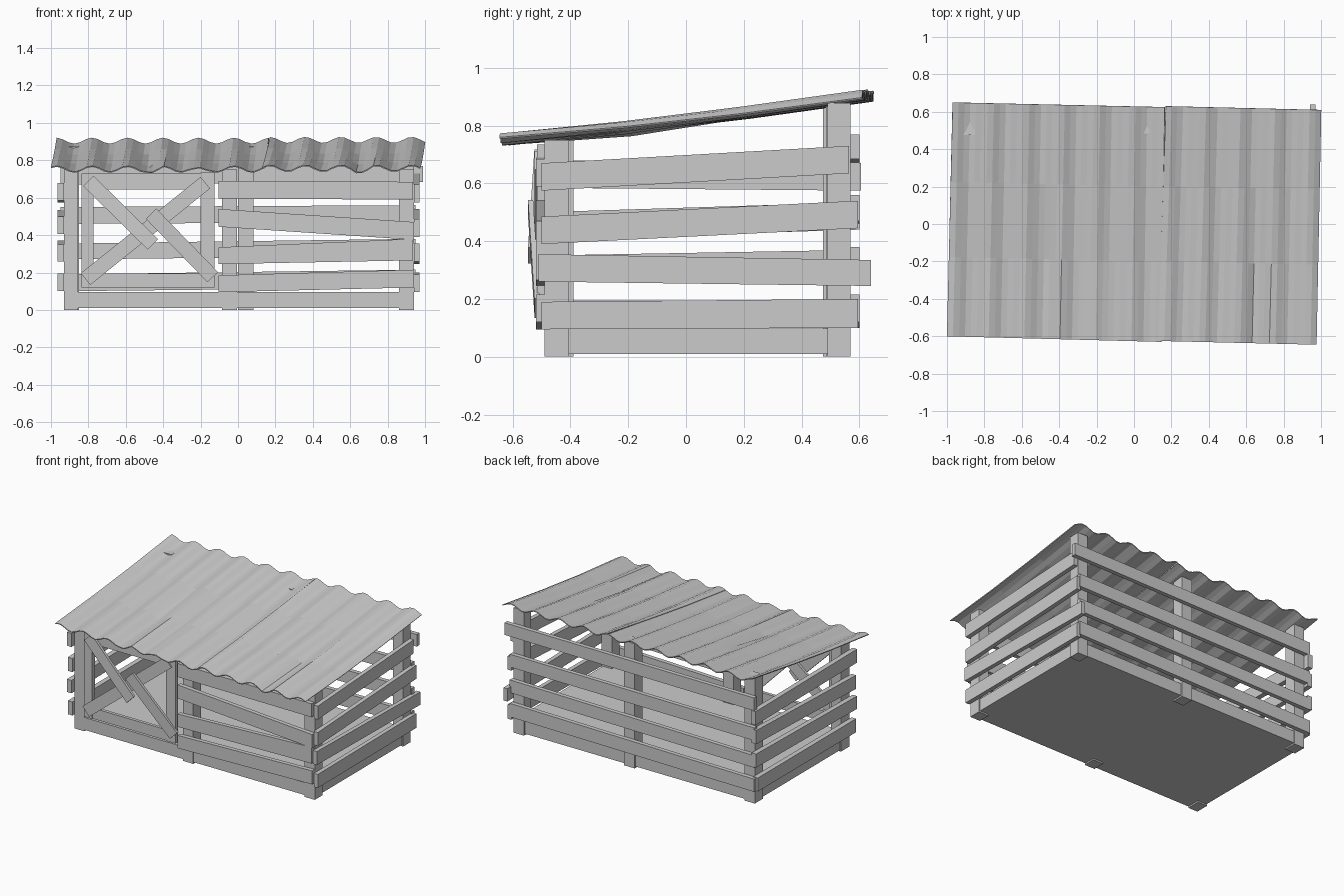
import bpy, math
from mathutils import Vector

if "Cube" in bpy.data.objects:
    bpy.data.objects.remove(bpy.data.objects["Cube"])

grey = bpy.data.materials.new("weathered grey")
grey.diffuse_color = (0.6, 0.6, 0.6, 1)
grey.use_nodes = True
grey.node_tree.nodes["Principled BSDF"].inputs["Base Color"].default_value = grey.diffuse_color


def mesh_object(name, verts, faces):
    me = bpy.data.meshes.new(name)
    me.from_pydata([tuple(v) for v in verts], [], faces)
    me.materials.append(grey)
    me.update()
    ob = bpy.data.objects.new(name, me)
    bpy.context.collection.objects.link(ob)
    return ob


def slab(name, corners, push):
    """Four coplanar corners thickened along a vector."""
    a = [Vector(c) for c in corners]
    p = Vector(push)
    if (a[1] - a[0]).cross(a[2] - a[0]).dot(p) < 0:
        a.reverse()
    faces = [(3, 2, 1, 0), (4, 5, 6, 7)]
    faces += [(i, (i + 1) % 4, 4 + (i + 1) % 4, 4 + i) for i in range(4)]
    return mesh_object(name, a + [c + p for c in a], faces)


def box(name, x0, x1, y0, y1, z0, z1):
    return slab(name, [(x0, y0, z0), (x1, y0, z0), (x1, y1, z0), (x0, y1, z0)],
                (0, 0, z1 - z0))


def plank_x(name, y, push, x0, b0, t0, x1, b1, t1):
    """Plank along x, with bottom and top heights at each end."""
    slab(name, [(x0, y, b0), (x1, y, b1), (x1, y, t1), (x0, y, t0)], (0, push, 0))


def plank_y(name, x, push, y0, b0, t0, y1, b1, t1):
    """Plank along y, with bottom and top heights at each end."""
    slab(name, [(x, y0, b0), (x, y1, b1), (x, y1, t1), (x, y0, t0)], (push, 0, 0))


def brace(name, p, q, width, thick):
    """Diagonal board on the door between two points."""
    p, q = Vector(p), Vector(q)
    d = q - p
    side = Vector((-d.z, 0, d.x)).normalized() * width / 2
    slab(name, [p - side, q - side, q + side, p + side], (0, thick, 0))


# floor base
box("floor_base", -0.925, 0.93, -0.485, 0.56, 0.01, 0.097)

# posts
box("front_left_post", -0.93, -0.855, -0.485, -0.39, 0, 0.75)
box("front_middle_post", -0.085, -0.005, -0.49, -0.405, 0, 0.75)
box("front_right_post", 0.86, 0.94, -0.49, -0.405, 0, 0.75)
box("back_left_post", -0.93, -0.85, 0.475, 0.565, 0, 0.875)
box("back_middle_post", 0.0, 0.082, 0.485, 0.57, 0, 0.875)
box("back_right_post", 0.86, 0.94, 0.49, 0.57, 0, 0.878)

# planks: start, bottom, top, end, bottom, top
right = [(-0.50, .095, .19, .595, .10, .20), (-0.51, .26, .355, .64, .245, .335),
         (-0.50, .39, .485, .595, .445, .54), (-0.50, .575, .67, .565, .635, .73)]
left = [(-0.51, .10, .195, .58, .10, .195), (-0.52, .26, .35, .60, .275, .37),
        (-0.51, .405, .50, .60, .44, .535), (-0.52, .585, .68, .605, .575, .67)]
front = [(-.105, .095, .185, .94, .12, .215), (-.105, .245, .335, .935, .265, .38),
         (-.105, .445, .54, .94, .375, .47), (-.105, .595, .69, .935, .59, .685)]
back = [(-.95, .10, .19, .95, .12, .215), (-.95, .27, .355, .95, .29, .38),
        (-.95, .46, .55, .95, .47, .56), (-.95, .67, .76, .99, .685, .77)]
for i in range(4):
    plank_y(f"right_plank_{i+1}", 0.94, 0.03, *right[i])
    plank_y(f"left_plank_{i+1}", -0.93, -0.035, *left[i])
    plank_x(f"front_plank_{i+1}", -0.49, -0.03, *front[i])
    plank_x(f"back_plank_{i+1}", 0.57, 0.03, *back[i])

# door frame
box("door_left_stile", -0.838, -0.772, -0.515, -0.485, 0.12, 0.73)
box("door_right_stile", -0.2, -0.125, -0.515, -0.485, 0.12, 0.735)
box("door_top_rail", -0.772, -0.2, -0.51, -0.487, 0.645, 0.73)
box("door_bottom_rail", -0.772, -0.2, -0.51, -0.487, 0.12, 0.195)

# door cross: one whole board behind, two broken halves tilted over it
brace("door_brace_back", (-.815, -.525, .165), (-.175, -.525, .68), .08, .018)
brace("door_brace_upper", (-.80, -.525, .69), (-.455, -.547, .35), .078, .018)
brace("door_brace_lower", (-.465, -.547, .515), (-.135, -.525, .175), .078, .018)

# corrugated roof sheets
ROWS = [(0.0, 0.752), (0.34, 0.793), (0.66, 0.842), (1.0, 0.902)]
PERIOD = 0.19


def roof_sheet(name, fl, fr, bl, br, lift, dents):
    """Wavy sheet between four (x, y) corners; dents drop the front rows."""
    n = round((fr[0] - fl[0]) / PERIOD * 6)
    fl, fr, bl, br = map(Vector, (fl, fr, bl, br))
    verts, faces = [], []
    for r, (v, z) in enumerate(ROWS):
        for i in range(n + 1):
            u = i / n
            p = fl.lerp(fr, u).lerp(bl.lerp(br, u), v)
            h = z + lift + 0.016 * math.sin(math.tau * (p.x + 1.0) / PERIOD + 0.6)
            for dx, depth in dents:
                if abs(p.x - dx) < 0.04 and r < 2:
                    h -= depth
            verts.append((p.x, p.y, h))
    w = n + 1
    for r in range(len(ROWS) - 1):
        for i in range(n):
            a = r * w + i
            faces.append((a, a + 1, a + w + 1, a + w))
    ob = mesh_object(name, verts, faces)
    m = ob.modifiers.new("thickness", "SOLIDIFY")
    m.thickness = 0.006
    m.offset = 0


roof_sheet("roof_sheet_left", (-1.0, -.60), (.145, -.63), (-.97, .65), (.165, .625),
           0.0, [(-0.45, 0.012), (-0.2, 0.008)])
roof_sheet("roof_sheet_right", (.13, -.625), (.975, -.645), (.17, .63), (1.0, .61),
           0.004, [(0.67, 0.008)])
